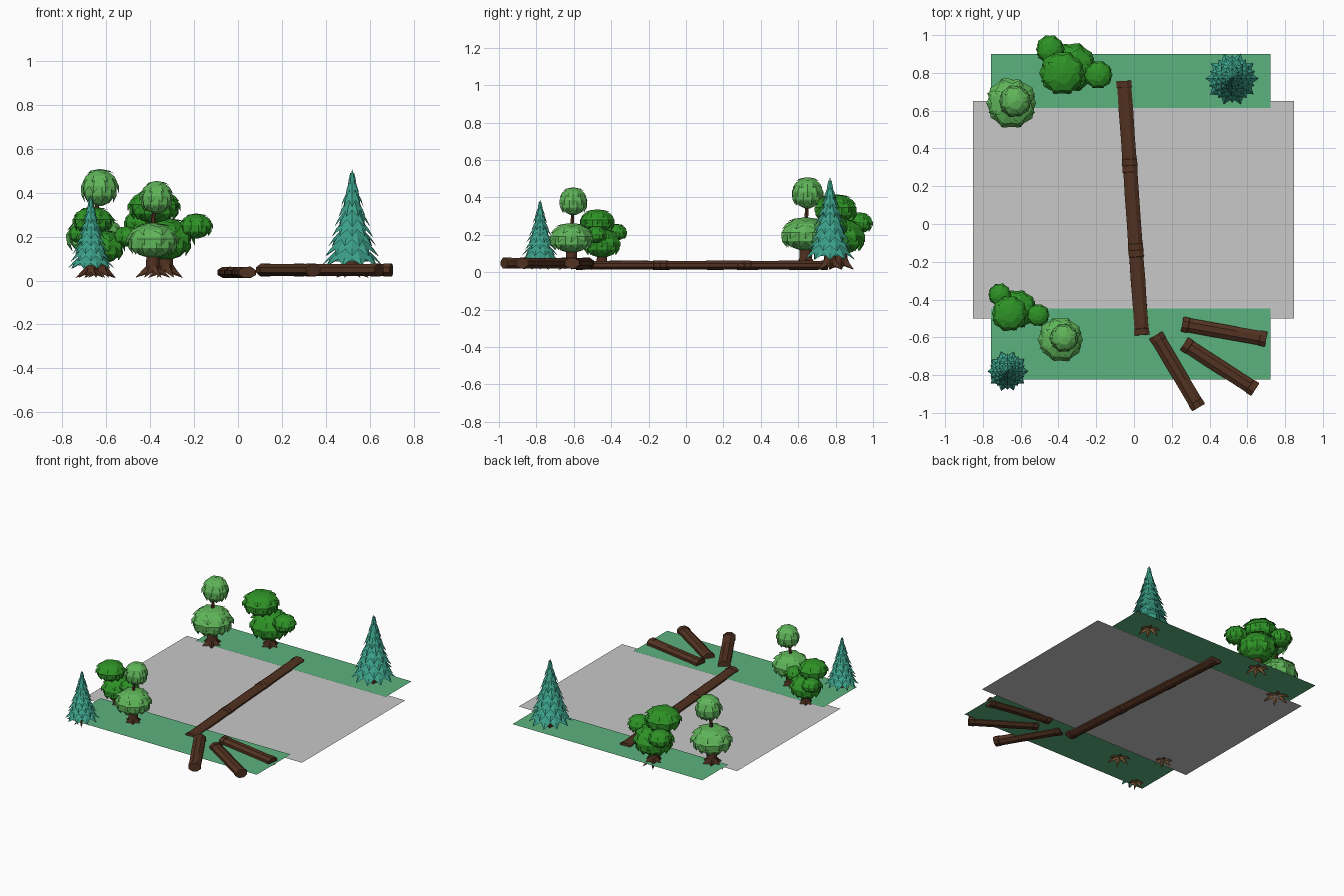
import bpy, math, random
from mathutils import Vector

if "Cube" in bpy.data.objects:
    bpy.data.objects.remove(bpy.data.objects["Cube"])

random.seed(4)


def material(name, col):
    m = bpy.data.materials.new(name)
    m.diffuse_color = (*col, 1)
    m.use_nodes = True
    m.node_tree.nodes["Principled BSDF"].inputs["Base Color"].default_value = m.diffuse_color
    return m


BARK = material("dark bark", (0.085, 0.032, 0.015))
WOOD = material("tan wood", (0.42, 0.22, 0.08))
LEAF = material("deep green leaf", (0.027, 0.29, 0.019))
LIME = material("light green leaf", (0.115, 0.46, 0.10))
TEAL = material("teal needles", (0.043, 0.35, 0.25))
GRASS = material("grass green", (0.107, 0.445, 0.209))
GREY = material("path grey", (0.58, 0.58, 0.58))


class Part:
    """Collects faces, then makes one object."""

    def __init__(self, name, *mats):
        self.name, self.mats, self.v, self.f, self.m = name, mats, [], [], []

    def add(self, verts, faces, mat=0):
        o = len(self.v)
        self.v += [tuple(p) for p in verts]
        self.f += [[i + o for i in f] for f in faces]
        self.m += [mat] * len(faces)

    def rings(self, rings, cap0=None, cap1=None):
        n = len(rings[0])
        faces = [(k * n + i, k * n + (i + 1) % n, (k + 1) * n + (i + 1) % n, (k + 1) * n + i)
                 for k in range(len(rings) - 1) for i in range(n)]
        self.add([p for r in rings for p in r], faces)
        if cap0 is not None:
            self.add(rings[0], [tuple(reversed(range(n)))], cap0)
        if cap1 is not None:
            self.add(rings[-1], [tuple(range(n))], cap1)

    def build(self, loc=(0, 0, 0), scale=1, turn=0):
        me = bpy.data.meshes.new(self.name)
        me.from_pydata(self.v, [], self.f)
        for m in self.mats:
            me.materials.append(m)
        me.polygons.foreach_set("material_index", self.m)
        me.update()
        ob = bpy.data.objects.new(self.name, me)
        bpy.context.collection.objects.link(ob)
        ob.location, ob.scale, ob.rotation_euler[2] = loc, (scale,) * 3, turn
        return ob


def circle(c, r, n, z):
    return [(c[0] + r * math.cos(2 * math.pi * i / n), c[1] + r * math.sin(2 * math.pi * i / n), z)
            for i in range(n)]


def petals(part, c, n, top, mid, tip, phase, over=1.15):
    """A ring of folded pointed leaves; top, mid and tip are (radius, z)."""
    for i in range(n):
        a = 2 * math.pi * (i + phase) / n
        h = math.pi / n * over
        k = random.uniform(0.97, 1.03)

        def P(rz, da, s=1.0):
            r = rz[0] * s * k
            return (c[0] + r * math.cos(a + da), c[1] + r * math.sin(a + da), rz[1])
        v = [P(top, -h * 0.9, 0.97), P(top, 0), P(top, h * 0.9, 0.97),
             P(mid, -h, 0.95), P(mid, 0, 1.04), P(mid, h, 0.95), P(tip, 0)]
        part.add(v, [(3, 4, 1, 0), (4, 5, 2, 1), (3, 6, 4), (6, 5, 4)])


def leaf_ball(part, c, R, H):
    """Rounded clump: layered leaf rings over a plain core."""
    def at(deg, s):
        p = math.radians(deg)
        return (R * s * math.sin(p), c[2] + H * s * math.cos(p))
    for i, (a, m, b, n) in enumerate([(4, 30, 48, 5), (26, 54, 74, 8), (54, 84, 104, 10), (84, 112, 134, 11)]):
        petals(part, c, n, at(a, 0.93), at(m, 0.98), at(b, 1.04), 0.5 * (i % 2))
    part.rings([circle(c, R * 0.9 * math.sin(math.radians(d)), 10, c[2] + H * 0.9 * math.cos(math.radians(d)))
                for d in (170, 145, 115, 90, 60, 30, 5)], 0, 0)


def trunk(name, height, r, spread, loc, s):
    """Trunk with pointed roots and a bare wood underside."""
    p = Part(name, BARK, WOOD)
    n = 12
    base, waist = [], []
    for i in range(n):
        a = 2 * math.pi * i / n
        tip = i % 2 == 0
        rr = spread if tip else r * 1.1
        base.append((rr * math.cos(a), rr * math.sin(a), 0.0 if tip else 0.026 / s))
        rr = spread * 0.62 if tip else r * 1.0
        waist.append((rr * math.cos(a), rr * math.sin(a), 0.038 if tip else 0.04))
    p.rings([base, waist, circle((0, 0), r * 1.15, n, 0.06), circle((0, 0), r, n, height)], None, 0)
    p.add(base + [(0, 0, 0.0265 / s)], [((i + 1) % n, i, n) for i in range(n)], 1)
    return p.build(loc, s)


def branch(name, a, b, r, loc, s):
    """Thin bent limb from a to b."""
    p = Part(name, BARK)
    a, b = Vector(a), Vector(b)
    m = a.lerp(b, 0.5) - Vector((0.008, 0, 0))
    p.rings([circle(q, r * k, 6, q.z) for q, k in ((a, 1.2), (m, 1.0), (b, 0.8))], 0, 0)
    p.build(loc, s)


def conifer(name, x, y, s):
    loc = (x, y, 0.012)
    trunk(name + "_trunk", 0.12, 0.028, 0.075, loc, s)
    p = Part(name + "_needles", TEAL)
    tiers = 9
    for i in range(tiers):
        t = i / tiers
        r = 0.137 * (1 - t) ** 0.95 + 0.004
        z = 0.055 + 0.40 * t
        petals(p, (0, 0), 10 if i < 4 else 8 if i < 7 else 6,
               (r * 0.42, z + 0.085 - 0.02 * t), (r * 0.76, z + 0.035), (r, z), 0.5 * (i % 2))
    p.rings([circle((0, 0), r, 8, z) for r, z in ((0.075, 0.075), (0.06, 0.16), (0.033, 0.32), (0.001, 0.493))], 0)
    p.build(loc, s)


def round_tree(name, x, y, s):
    loc = (x, y, 0.012)
    trunk(name + "_trunk", 0.2, 0.03, 0.09, loc, s)
    branch(name + "_stem", (0, 0, 0.24), (0.022, 0.01, 0.38), 0.011, loc, s)
    for part, c, R, H in (("_lower_ball", (0, 0, 0.19), 0.134, 0.098),
                          ("_upper_ball", (0.02, 0.01, 0.41), 0.086, 0.092)):
        p = Part(name + part, LIME)
        leaf_ball(p, c, R, H)
        p.build(loc, s)


def bushy_tree(name, x, y, s):
    loc = (x, y, 0.012)
    trunk(name + "_trunk", 0.2, 0.03, 0.08, loc, s)
    clumps = (("main", (0, 0, 0.175), 0.13, 0.105), ("top", (-0.05, -0.03, 0.325), 0.118, 0.085),
              ("side", (0.14, -0.04, 0.235), 0.075, 0.062), ("back", (-0.115, 0.095, 0.25), 0.075, 0.062))
    for part, c, R, H in clumps:
        if part != "main":
            branch(name + "_limb_" + part, (c[0] * 0.3, c[1] * 0.3, 0.15), c, 0.012, loc, s)
        p = Part(name + "_clump_" + part, LEAF)
        leaf_ball(p, c, R, H)
        p.build(loc, s)


def log(name, a, b, z, rv=0.03, rh=0.041):
    """Flattened eight-sided log with raised collars at its ends."""
    p = Part(name, BARK)
    a, b = Vector((*a, z)), Vector((*b, z))
    d = (b - a).normalized()
    side = Vector((0, 0, 1)).cross(d)
    rings = []
    for t, k in ((0, 0.94), (0.01, 1), (0.075, 1), (0.08, 0.93), (0.35, 0.95),
                 (0.65, 0.93), (0.92, 0.94), (0.925, 1), (0.99, 1), (1, 0.94)):
        c = a.lerp(b, t)
        ring = []
        for i in range(8):
            w = 2 * math.pi * (i + 0.5) / 8
            kk = k * 1.06 * random.uniform(0.98, 1.02)
            ring.append(c + side * (rh * kk * math.cos(w)) + Vector((0, 0, rv * kk * math.sin(w))))
        rings.append(ring)
    p.rings(rings, 0, 0)
    p.build()


def sheet(name, mat, x0, x1, y0, y1, z):
    p = Part(name, mat)
    p.add([(x0, y0, z), (x1, y0, z), (x1, y1, z), (x0, y1, z)], [(0, 1, 2, 3)])
    p.build()


# ground sheets: grey strip slightly below the two grass banks
sheet("grey_strip", GREY, -0.853, 0.848, -0.5, 0.65, 0.036)
sheet("back_grass", GRASS, -0.757, 0.722, 0.613, 0.9, 0.041)
sheet("front_grass", GRASS, -0.757, 0.722, -0.822, -0.447, 0.041)

# trees
conifer("back_conifer", 0.52, 0.77, 1)
conifer("front_conifer", -0.67, -0.78, 0.76)
round_tree("back_round_tree", -0.65, 0.64, 1)
round_tree("front_round_tree", -0.388, -0.612, 0.89)
bushy_tree("back_bushy_tree", -0.33, 0.83, 1)
bushy_tree("front_bushy_tree", -0.62, -0.45, 0.8)

# crossing made of three logs end to end
start, end = Vector((-0.054, 0.757)), Vector((0.042, -0.588))
for i in range(3):
    log("bridge_log_%d" % (i + 1), start.lerp(end, i / 3), start.lerp(end, (i + 1) / 3), 0.037, 0.026)

# loose logs
log("loose_log_1", (0.115, -0.588), (0.342, -0.972), 0.048)
log("loose_log_2", (0.265, -0.633), (0.642, -0.877), 0.048)
log("loose_log_3", (0.255, -0.53), (0.7, -0.61), 0.048)
